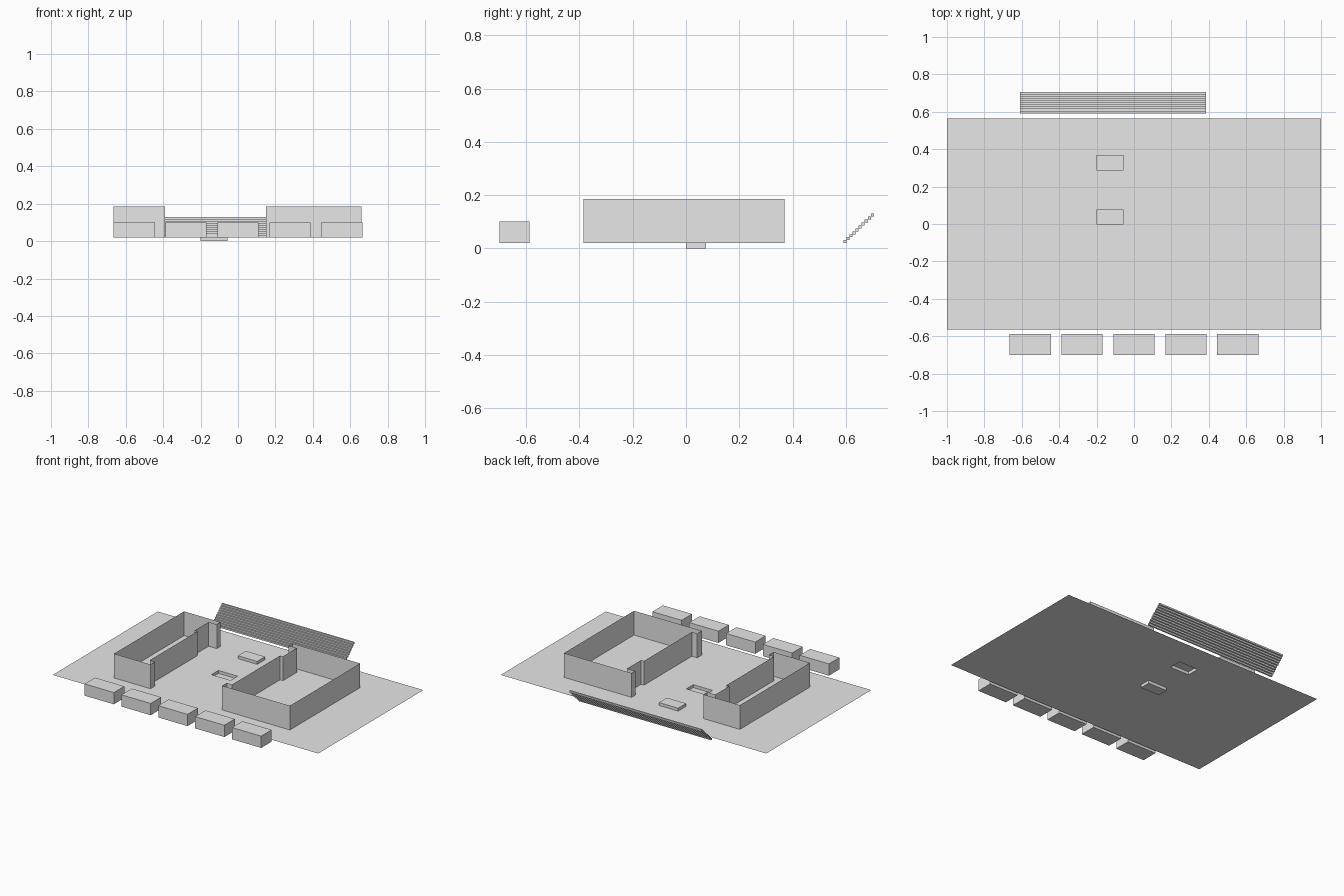
import bpy, bmesh

cube = bpy.data.objects.get("Cube")
if cube:
    bpy.data.objects.remove(cube, do_unlink=True)

grey = bpy.data.materials.new("plain_grey")
grey.use_nodes = True
grey.diffuse_color = (0.8, 0.8, 0.8, 1)
grey.node_tree.nodes["Principled BSDF"].inputs["Base Color"].default_value = (0.8, 0.8, 0.8, 1)

GROUND = 0.02


def finish(name, bm):
    bmesh.ops.remove_doubles(bm, verts=bm.verts, dist=0.0001)
    mesh = bpy.data.meshes.new(name)
    bm.to_mesh(mesh)
    bm.free()
    mesh.materials.append(grey)
    obj = bpy.data.objects.new(name, mesh)
    bpy.context.collection.objects.link(obj)
    return obj


def quad(bm, points):
    return bm.faces.new([bm.verts.new(p) for p in points])


def box(name, x0, x1, y0, y1, z0, z1):
    bm = bmesh.new()
    bmesh.ops.create_cube(bm, size=1)
    for v in bm.verts:
        v.co = (x1 if v.co.x > 0 else x0,
                y1 if v.co.y > 0 else y0,
                z1 if v.co.z > 0 else z0)
    return finish(name, bm)


def walls(name, path, top):
    """Thin closed wall loop standing on the ground."""
    bm = bmesh.new()
    for (ax, ay), (bx, by) in zip(path, path[1:] + path[:1]):
        quad(bm, [(ax, ay, GROUND), (bx, by, GROUND), (bx, by, top), (ax, ay, top)])
    bmesh.ops.remove_doubles(bm, verts=bm.verts, dist=0.0001)
    bmesh.ops.recalc_face_normals(bm, faces=bm.faces)
    return finish(name, bm)


# Ground sheet with one sunken and one raised rectangle
xs = [-1, -0.2, -0.055, 1]
ys = [-0.565, 0, 0.075, 0.285, 0.37, 0.565]
levels = {(1, 1): 0.0, (1, 3): 0.04}
bm = bmesh.new()
for i in range(len(xs) - 1):
    for j in range(len(ys) - 1):
        z = levels.get((i, j), GROUND)
        ring = [(xs[i], ys[j]), (xs[i + 1], ys[j]),
                (xs[i + 1], ys[j + 1]), (xs[i], ys[j + 1])]
        quad(bm, [(x, y, z) for x, y in ring])
        if z != GROUND:
            for (ax, ay), (bx, by) in zip(ring, ring[1:] + ring[:1]):
                quad(bm, [(ax, ay, GROUND), (bx, by, GROUND), (bx, by, z), (ax, ay, z)])
bmesh.ops.remove_doubles(bm, verts=bm.verts, dist=0.0001)
# Merge the flat cells into one clean sheet
bmesh.ops.dissolve_limit(bm, angle_limit=0.01, verts=bm.verts, edges=bm.edges)
finish("ground", bm)

# Two open enclosures facing each other across the court
for name, outer, inner, side in (("left_enclosure", 0.66, 0.15, 1),
                                 ("right_enclosure", -0.665, -0.39, -1)):
    recess = inner + 0.04 * side
    deep = inner + 0.062 * side
    walls(name, [(outer, -0.384), (inner, -0.384), (inner, -0.335),
                 (recess, -0.335), (recess, 0.18), (deep, 0.18),
                 (deep, 0.33), (inner, 0.33), (inner, 0.37), (outer, 0.37)], 0.185)

# Row of front blocks
for k in range(5):
    x = -0.555 + k * 0.2775
    box(f"front_block_{k + 1}", x - 0.11, x + 0.11, -0.70, -0.588, GROUND, 0.10)

# Rear bleacher made of slats touching edge to edge
steps = 10
dy, dz = 0.0114, 0.011
for k in range(steps):
    y, z = 0.591 + k * dy, GROUND + k * dz
    box(f"bleacher_step_{k + 1}", -0.61, 0.385, y, y + dy, z, z + dz)
